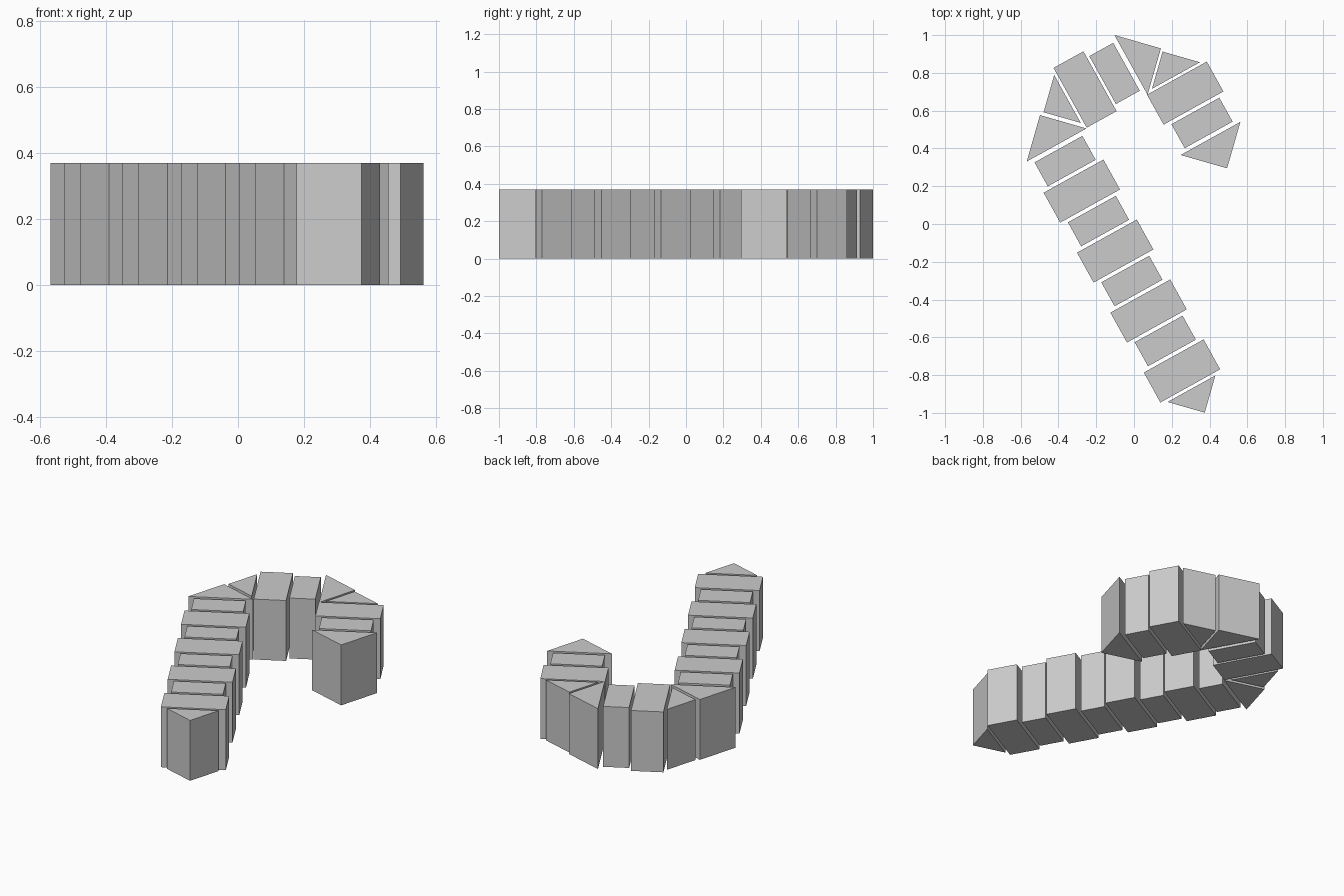
import bpy
from math import radians, cos, sin

if "Cube" in bpy.data.objects:
    bpy.data.objects.remove(bpy.data.objects["Cube"])

HEIGHT = 0.37
TILT = 29.0                    # direction of the long sides of the shaft blocks
BIG, SMALL = (0.362, 0.181), (0.29, 0.145)   # width, depth


def prism(name, outline, centre, angle):
    """Upright prism from a counter-clockwise outline, turned and placed."""
    c, s = cos(radians(angle)), sin(radians(angle))
    pts = [(centre[0] + x * c - y * s, centre[1] + x * s + y * c) for x, y in outline]
    n = len(pts)
    verts = [(x, y, z) for z in (0, HEIGHT) for x, y in pts]
    faces = [tuple(reversed(range(n))), tuple(range(n, 2 * n))]
    faces += [(i, (i + 1) % n, n + (i + 1) % n, n + i) for i in range(n)]
    mesh = bpy.data.meshes.new(name)
    mesh.from_pydata(verts, [], faces)
    obj = bpy.data.objects.new(name, mesh)
    bpy.context.collection.objects.link(obj)


def block(name, size, centre, angle=TILT):
    w, d = size[0] / 2, size[1] / 2
    prism(name, [(-w, -d), (w, -d), (w, d), (-w, d)], centre, angle)


def wedge(name, size, centre, angle):
    """Right-angled wedge; centre is the middle of its long side, tip along local +y."""
    w = size[0] / 2
    prism(name, [(-w, 0), (w, 0), (0, w)], centre, angle)


# Straight shaft: alternating wide and narrow blocks
for i in range(8):
    block(f"shaft_block_{i + 1}", SMALL if i % 2 else BIG,
          (0.254 - 0.0884 * i, -0.778 + 0.1587 * i))

# Curved hook blocks
block("hook_block_1", BIG, (-0.259, 0.712), TILT + 90)
block("hook_block_2", SMALL, (-0.103, 0.797), TILT + 90)
block("hook_block_3", BIG, (0.271, 0.693))
block("hook_block_4", SMALL, (0.360, 0.535))

# Wedges at both ends and in the two corners
wedge("shaft_end_wedge", SMALL, (0.304, -0.872), TILT + 180)
wedge("left_corner_wedge_large", BIG, (-0.410, 0.418), TILT)
wedge("left_corner_wedge_small", SMALL, (-0.352, 0.662), TILT + 90)
wedge("top_corner_wedge_large", BIG, (-0.016, 0.842), TILT - 90)
wedge("top_corner_wedge_small", SMALL, (0.222, 0.786), TILT)
wedge("hook_end_wedge", BIG, (0.405, 0.453), TILT + 180)
